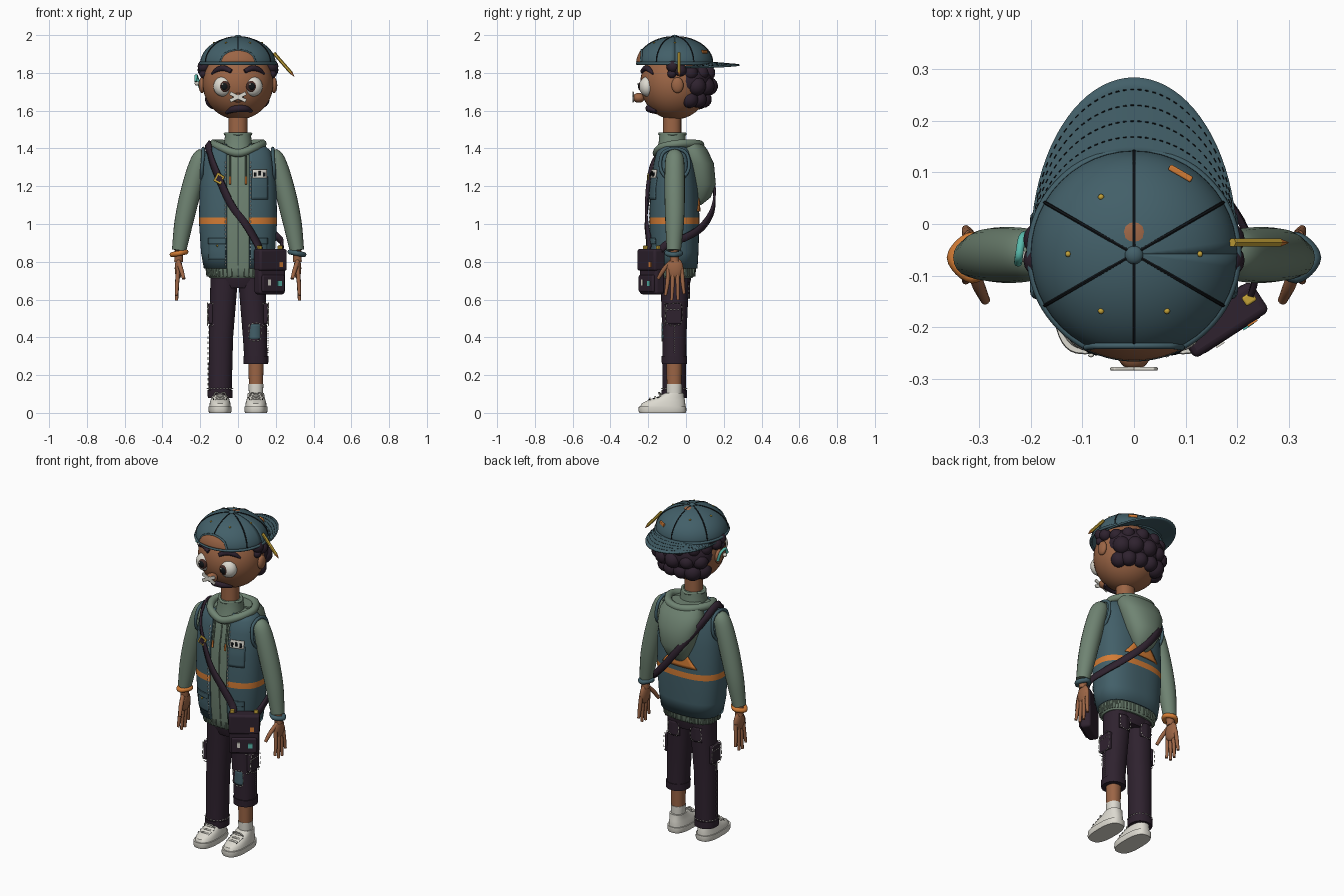
import bpy, bmesh, math, random
from mathutils import Vector, Matrix

cube = bpy.data.objects.get("Cube")
if cube:
    bpy.data.objects.remove(cube)
random.seed(4)
TAU = math.tau

def material(name, r, g, b):
    m = bpy.data.materials.new(name)
    m.use_nodes = True
    m.diffuse_color = (r, g, b, 1)
    m.node_tree.nodes["Principled BSDF"].inputs["Base Color"].default_value = (r, g, b, 1)
    return m

skin = material("warm brown skin", .33, .13, .06)
teal = material("slate teal", .055, .115, .14)
sage = material("sage green", .16, .23, .17)
plum = material("dark plum", .028, .016, .028)
orange = material("orange", .65, .2, .035)
white = material("off white", .72, .7, .63)
mustard = material("mustard", .55, .36, .04)
black = material("ink black", .006, .008, .01)
mint = material("mint", .1, .5, .42)
brown = material("eye brown", .06, .025, .02)

def build(name, verts, faces, mat, thick=0):
    mesh = bpy.data.meshes.new(name)
    mesh.from_pydata(verts, [], faces)
    bm = bmesh.new()
    bm.from_mesh(mesh)
    bmesh.ops.recalc_face_normals(bm, faces=bm.faces)
    bm.to_mesh(mesh)
    bm.free()
    obj = bpy.data.objects.new(name, mesh)
    bpy.context.collection.objects.link(obj)
    mesh.materials.append(mat)
    if thick:
        mod = obj.modifiers.new("thickness", "SOLIDIFY")
        mod.thickness, mod.offset = thick, 0
    return obj

def sheet(name, f, mat, nu=8, nv=8, thick=.006):
    verts = [f(i / nu, j / nv) for i in range(nu + 1) for j in range(nv + 1)]
    w = nv + 1
    faces = [(i * w + j, i * w + j + 1, i * w + w + j + 1, i * w + w + j) for i in range(nu) for j in range(nv)]
    return build(name, verts, faces, mat, thick)

def bend(value, power):
    return math.copysign(abs(value) ** (2 / power), value)

def loft(name, rings, mat, power=2.2, gap=0, sides=36, thick=0):
    # each ring: height, centre x, half width, front y, back y
    verts, faces = [], []
    for z, cx, rx, front, back in rings:
        cut = math.asin(min(1, gap / rx) ** (power / 2))
        for j in range(sides):
            a = -TAU / 4 + cut + (TAU - 2 * cut) * j / (sides - 1 if gap else sides)
            verts.append((cx + rx * bend(math.cos(a), power), (front + back) / 2 + (back - front) / 2 * bend(math.sin(a), power), z))
    for i in range(len(rings) - 1):
        for j in range(sides - 1 if gap else sides):
            k = (j + 1) % sides
            faces.append((i * sides + j, i * sides + k, (i + 1) * sides + k, (i + 1) * sides + j))
    if not gap:
        faces += [tuple(range(sides))[::-1], tuple(range(len(verts) - sides, len(verts)))]
    return build(name, verts, faces, mat, thick)

def smooth_path(points, steps=6, cyclic=False):
    p = [Vector(q) for q in points]
    p = [p[-1]] + p + [p[0], p[1]] if cyclic else [2 * p[0] - p[1]] + p + [2 * p[-1] - p[-2]]
    out = []
    for a, b, c, d in zip(p, p[1:], p[2:], p[3:]):
        for s in range(steps):
            t = s / steps
            out.append(b + (c - a) * t / 2 + (a - 2.5 * b + 2 * c - d / 2) * t * t + (1.5 * (b - c) + (d - a) / 2) * t ** 3)
    return out if cyclic else out + [p[-2]]

def tube(name, paths, mat, radius=.004, steps=6, sides=10, cyclic=False):
    # points may carry their own radius as a fourth number
    verts, faces = [], []
    for path in paths:
        pts = smooth_path([tuple(q) if len(q) == 4 else (*q, radius) for q in path], steps, cyclic)
        n, base = len(pts), len(verts)
        tan = []
        for i in range(n):
            lo, hi = (i - 1, (i + 1) % n) if cyclic else (max(i - 1, 0), min(i + 1, n - 1))
            tan.append((pts[hi] - pts[lo]).to_3d().normalized())
        ref = min((Vector(a) for a in ((1, 0, 0), (0, 1, 0), (0, 0, 1))), key=lambda a: max(abs(t.dot(a)) for t in tan))
        for p, t in zip(pts, tan):
            side = t.cross(ref).normalized()
            up = side.cross(t)
            for j in range(sides):
                a = TAU * j / sides
                verts.append(p.to_3d() + p[3] * (math.cos(a) * side + math.sin(a) * up))
        for i in range(n if cyclic else n - 1):
            for j in range(sides):
                k, m = (j + 1) % sides, (i + 1) % n
                faces.append((base + i * sides + j, base + i * sides + k, base + m * sides + k, base + m * sides + j))
        if not cyclic:
            faces += [tuple(range(base, base + sides)), tuple(range(len(verts) - sides, len(verts)))]
    return build(name, verts, faces, mat)

def dashes(name, paths, mat=white, count=14, radius=.0028):
    pieces = []
    for path in paths:
        pts = smooth_path(path, count)
        pieces += [pts[i:i + 2] for i in range(0, len(pts) - 1, 2)]
    tube(name, pieces, mat, radius, 1, 4)

def primitive(name, mat, loc, scale, turn, make):
    bm = bmesh.new()
    make(bm)
    mat4 = Matrix.LocRotScale(Vector(loc), Matrix.Rotation(turn[1], 3, turn[0]), Vector(scale))
    bmesh.ops.transform(bm, matrix=mat4, verts=bm.verts)
    mesh = bpy.data.meshes.new(name)
    bm.to_mesh(mesh)
    bm.free()
    obj = bpy.data.objects.new(name, mesh)
    bpy.context.collection.objects.link(obj)
    mesh.materials.append(mat)
    return obj

def ball(name, loc, scale, mat, turn=("Z", 0), seg=28):
    return primitive(name, mat, loc, scale, turn, lambda bm: bmesh.ops.create_uvsphere(bm, u_segments=seg, v_segments=seg // 2, radius=1))

def box(name, loc, size, mat, turn=("Z", 0), bevel=0):
    obj = primitive(name, mat, loc, size, turn, lambda bm: bmesh.ops.create_cube(bm, size=1))
    if bevel:
        mod = obj.modifiers.new("soft edges", "BEVEL")
        mod.width, mod.segments = bevel, 3
    return obj

# vest over a hoodie
VEST = [(.765, 0, .175, -.175, .055), (.85, 0, .19, -.185, .06), (1, 0, .2, -.19, .065), (1.035, 0, .2, -.19, .065),
        (1.2, 0, .198, -.185, .06), (1.32, 0, .187, -.168, .045), (1.385, 0, .168, -.152, .028), (1.42, 0, .125, -.13, .01)]
BODY = 2.5
vest = loft("vest", VEST, teal, BODY, .058, 60, .012)
vest.data.materials.append(orange)
for f in vest.data.polygons:
    f.material_index = int(1 < f.center.z < 1.035)
loft("hoodie_body", [(z, c, r - .01, a + .01, b - .01) for z, c, r, a, b in VEST], sage, BODY)
loft("hoodie_hem", [(.715, 0, .15, -.15, .035), (.73, 0, .163, -.163, .045), (.775, 0, .166, -.166, .046)], sage, BODY)
ribs = []
for i in range(44):
    c, s = bend(math.cos(TAU * i / 44), BODY), bend(math.sin(TAU * i / 44), BODY)
    ribs.append([(.162 * c, -.059 + .104 * s, .722), (.167 * c, -.059 + .107 * s, .765)])
tube("hem_ribs", ribs, sage, .005, 1, 6)

def on_vest(x, z, side=-1, lift=.008):
    for lo, hi in zip(VEST, VEST[1:]):
        if z <= hi[0]:
            break
    t = min(max((z - lo[0]) / (hi[0] - lo[0]), 0), 1)
    _, _, rx, a, b = [p + (q - p) * t for p, q in zip(lo, hi)]
    depth = max(0, 1 - abs(x / rx) ** BODY) ** (1 / BODY)
    return Vector((x, (a + b) / 2 + side * ((b - a) / 2 * depth + lift), z))

def vest_patch(name, x, z, w, h, mat, side=-1, lift=.009, taper=0):
    sheet(name, lambda u, v: on_vest(x + (u - .5) * w * (1 - taper * v), z + (v - .5) * h, side, lift), mat)

def frame(x, z, w, h, side=-1, lift=.013):
    return [on_vest(x + a * w / 2, z + b * h / 2, side, lift) for a, b in ((-1, 1), (-1, -1), (1, -1), (1, 1))]

vest_patch("chest_pocket", .115, 1.19, .085, .12, teal)
vest_patch("name_badge", .115, 1.265, .075, .045, white, lift=.014)
for i in range(3):
    vest_patch("badge_mark", .092 + .023 * i, 1.262 + .006 * (i % 2), .012, .022, black, lift=.019)
for s in (-1, 1):
    vest_patch("lower_pocket", s * .11, .865, .09, .11, teal)
    vest_patch("pocket_flap", s * .11, .91, .095, .03, teal, lift=.014)
    ball("pocket_button", on_vest(s * .11, .885, -1, .016), (.006,) * 3, mustard, seg=10)
    dashes("vest_edge_stitch", [[on_vest(s * .066, z) for z in (.78, .9, 1.05, 1.2, 1.34)]])
    tube("drawstring", [[on_vest(s * .042, z, -1, .002) for z in (1.36, 1.25)]], sage, .005)
    tube("drawstring_tip", [[on_vest(s * .042, z, -1, .003) for z in (1.25, 1.21)]], orange, .006)
    tube("vest_armhole", [[(s * (.192 if z < 1.3 else .184), -.06 + y, z) for y, z in ((-.07, 1.28), (-.065, 1.37), (0, 1.4), (.065, 1.37), (.07, 1.28), (0, 1.22))]], teal, .009, cyclic=True)
tube("hoodie_zip", [[on_vest(0, z, -1, -.008) for z in (.78, 1, 1.2, 1.36)]], sage, .004)
vest_patch("back_triangle", 0, 1.13, .23, .13, orange, 1, taper=.9)

# hood, collar and neck
tube("hood_rim", [[(0, -.155, 1.375), (.09, -.13, 1.405), (.13, -.04, 1.425), (.08, .05, 1.425), (0, .075, 1.42), (-.08, .05, 1.425), (-.13, -.04, 1.425), (-.09, -.13, 1.405)]], sage, .022, cyclic=True)
loft("hood", [(1.1, 0, .03, .04, .08), (1.14, 0, .065, .02, .13), (1.21, 0, .1, 0, .158), (1.32, 0, .13, -.02, .148), (1.39, 0, .135, -.04, .115), (1.43, 0, .115, -.05, .085)], sage)
loft("collar", [(1.38, 0, .085, -.16, .01), (1.43, 0, .073, -.145, 0), (1.48, 0, .068, -.14, -.005)], sage)
tube("collar_fold", [[(.068, -.072, 1.477), (0, -.004, 1.477), (-.068, -.072, 1.477), (0, -.14, 1.477)]], sage, .008, cyclic=True)
loft("neck", [(1.44, 0, .05, -.122, -.025), (1.62, 0, .05, -.122, -.025)], skin)

# arms and hands
for s, cuff in ((-1, orange), (1, teal)):
    tube("sleeve", [[(s * .17, -.06, 1.37, .035), (s * .2, -.06, 1.335, .05), (s * .245, -.06, 1.19, .054), (s * .285, -.06, 1.02, .05), (s * .312, -.065, .86, .038)]], sage, sides=20)
    tube("cuff", [[(s * .312 + .036 * math.cos(a), -.065 + .036 * math.sin(a), .845 - s * .2 * .036 * math.cos(a)) for a in (0, 1.57, 3.14, 4.71)]], cuff, .014, cyclic=True)
    tube("wrist", [[(s * .312, -.065, .86, .024), (s * .315, -.06, .8, .024)]], skin)
    ball("palm", (s * .315, -.058, .765), (.02, .044, .058), skin)
    for i in range(4):
        y, tip = -.094 + .024 * i, .61 + (.012, -.015, -.012, .02)[i]
        tube("finger", [[(s * .317, y, .76, .011), (s * .322, y - .004 + .003 * i, .69, .011), (s * .325, y - .015 + .009 * i, tip, .008)]], skin)
    tube("thumb", [[(s * .315, -.08, .8, .012), (s * .3, -.12, .755, .012), (s * .287, -.148, .71, .009)]], skin)

# trousers with one rolled leg
loft("hips", [(.66, 0, .11, -.125, .015), (.7, 0, .143, -.14, .025), (.76, 0, .15, -.145, .03)], plum)
for s, foot in ((-1, .09), (1, .27)):
    loft("trouser_leg", [(foot, s * .095, .061, -.125, 0), (.4, s * .09, .064, -.125, .002), (.62, s * .078, .07, -.132, .012), (.73, s * .072, .073, -.135, .02)], plum)
    loft("turn_up", [(foot - .01, s * .095, .065, -.128, .004), (foot + .03, s * .095, .066, -.13, .005)], plum)
    side = s * .158
    box("cargo_pocket", (s * .145, -.065, .525), (.03, .085, .11), plum, bevel=.008)
    dashes("cargo_stitch", [[(s * .162, y, z) for y, z in ((-.103, .575), (-.103, .475), (-.027, .475), (-.027, .575), (-.103, .575))], [(s * .162, -.103, .548), (s * .162, -.027, .548)]], count=8)
    dashes("cargo_front_stitch", [[(s * x, -.112, z) for x, z in ((.125, .575), (.125, .475), (.155, .475), (.155, .575), (.125, .575))]], count=6)
    dashes("side_seam", [[(side, -.062, .46), (s * .159, -.062, foot + .04)]], count=24, radius=.002)
    sheet("back_pocket", lambda u, v: (s * .075 + (u - .5) * .075, .018 - .01 * abs(2 * u - 1), .605 + .085 * v), plum)
    dashes("back_pocket_stitch", [[(s * .075 + x, .016, z) for x, z in ((-.034, .69), (-.034, .62), (0, .605), (.034, .62), (.034, .69))]], count=6)
dashes("hem_stitch", [[(-.095 + .068 * math.cos(a * TAU / 8), -.062 + .068 * math.sin(a * TAU / 8), .128) for a in range(9)]], count=6)
sheet("knee_patch", lambda u, v: (.06 + .058 * u, -.128 + .012 * (2 * u - 1) ** 2, .39 + .08 * v), teal)
dashes("knee_stitch", [[(x, -.127, z) for x, z in ((.06, .47), (.06, .39), (.118, .39), (.118, .47), (.06, .47))]], count=6)

# shin, socks and shoes
loft("shin", [(.1, .095, .036, -.1, -.025), (.29, .095, .041, -.105, -.02)], skin)
for s in (-1, 1):
    x = s * .095
    loft("sock", [(.06, x, .036, -.1, -.025), (.14, x, .039, -.104, -.02), (.152, x, .039, -.104, -.02)], white)
    loft("shoe_sole", [(0, x, .058, -.247, -.002), (.012, x, .062, -.252, .002), (.034, x, .061, -.25, .001)], white, 2.7)
    loft("shoe_upper", [(.03, x, .057, -.243, -.003), (.05, x, .055, -.235, -.004), (.068, x, .05, -.2, -.006), (.085, x, .046, -.152, -.01), (.105, x, .043, -.112, -.012)], white, 2.4)
    for i in range(3):
        y, z = -.19 + .026 * i, .074 + .009 * i
        tube("shoelace", [[(x - .034, y + .012, z - .01), (x, y, z + .002), (x + .034, y + .012, z - .01)]], white, .005)
    tube("lace_bow", [[(x, -.13, .097), (x + k * .022, -.145, .108), (x + k * .034, -.135, .088)] for k in (-1, 1)], white, .004)
    dashes("shoe_eyelets", [[(x + k * .034, -.2, .069), (x + k * .04, -.13, .086)] for k in (-1, 1)], black, 6, .002)

# head and face
C = Vector((0, -.06, 1.745))
ball("head", C, (.187, .182, .192), skin, seg=40)
def on_face(x, z, lift=0):
    return Vector((x, -.06 - .182 * math.sqrt(max(0, 1 - (x / .187) ** 2 - ((z - C.z) / .192) ** 2)) - lift, z))
for s in (-1, 1):
    ball("eye_white", (s * .08, -.205, 1.728), (.05, .042, .053), white)
    ball("iris", (s * .073, -.234, 1.728), (.03, .016, .031), brown)
    ball("pupil", (s * .073, -.243, 1.728), (.019, .011, .02), black, seg=16)
    ball("eye_glint", (s * .073 - .01, -.254, 1.74), (.006, .004, .006), white, seg=10)
    tube("eyebrow", [[(*on_face(s * x, z, .004), r) for x, z, r in ((.035, 1.808, .011), (.075, 1.825, .015), (.11, 1.817, .013), (.14, 1.795, .005))]], plum)
    ball("ear", (s * .19, -.045, 1.735), (.018, .032, .042), skin)
    for y, z, r in ((-.07, 1.835, .034), (-.03, 1.815, .034), (-.075, 1.795, .024)):
        ball("side_curl", (s * .18, y, z), (r, r, r), plum, seg=16)
ball("nose", (0, -.25, 1.668), (.032, .032, .026), skin)
for k in (-1, 1):
    box("nose_plaster", (0, -.28, 1.672), (.095, .007, .02), white, ("Y", k * .45), .003)
tube("moustache", [[(*on_face(x, z, .004), r) for x, z, r in ((-.06, 1.588, .008), (-.03, 1.606, .018), (.005, 1.612, .02), (.04, 1.61, .018), (.072, 1.598, .008))]], plum)
tube("hearing_aid", [[(-.2, -.02, 1.72), (-.215, -.025, 1.77), (-.222, -.06, 1.785), (-.224, -.075, 1.755)]], mint, .008)
ball("hearing_aid_bud", (-.218, -.062, 1.745), (.012, .012, .012), white, seg=12)

# curly hair
ball("hair_mass", (0, .01, 1.755), (.178, .135, .125), plum)
for row, (z, reach, r) in enumerate(((1.8, .15, .042), (1.73, .15, .047), (1.66, .125, .05))):
    for i in range(6 - row % 2):
        a = math.radians(12 + 156 * (i + row % 2 / 2) / 5)
        k = r * random.uniform(.85, 1.1)
        ball("hair_curl", (math.cos(a) * reach, math.sin(a) * (reach - .03), z), (k, k, k), plum, seg=18)

# backwards cap
def on_cap(a, h, lift=.002):
    r = .198 * math.cos(h) + lift * math.cos(h)
    return Vector((r * math.cos(a), -.058 + r * math.sin(a), 1.85 + .14 * math.sin(h) + lift * math.sin(h)))
sheet("cap_crown", lambda u, v: on_cap(TAU * u, TAU / 4 * v, 0), teal, 48, 14, .004)
tube("cap_band", [[on_cap(TAU * i / 12, 0) for i in range(12)]], teal, .008, cyclic=True)
tube("cap_seams", [[on_cap(TAU / 12 + TAU * i / 6, TAU / 4 * h / 6) for h in range(7)] for i in range(6)], black, .0035, 3, 6)
for deg in (0, 180, 240, 300, 120):
    ball("cap_eyelet", on_cap(math.radians(deg), .88), (.006, .006, .005), mustard, seg=10)
ball("cap_button", (0, -.06, 1.99), (.018, .018, .012), teal, seg=18)
ball("crown_patch", (0, -.03, 1.985), (.026, .034, .006), skin, seg=18)
def arch(u, v, lift=.005):
    x, z = .09 * (2 * u - 1), 1.858 + .06 * v * math.sqrt(max(0, 1 - (2 * u - 1) ** 2))
    h = math.asin((z - 1.85) / .14)
    return on_cap(-math.acos(x / (.198 * math.cos(h))), h, lift)
sheet("cap_opening", arch, skin, 20, 8)
tube("opening_trim", [[arch(i / 12, 1) for i in range(13)]], teal, .006, 3)
box("cap_tag", on_cap(math.radians(60), .45), (.05, .012, .018), orange, ("Z", math.radians(-30)), .003)
def brim(u, v):
    a = TAU / 2 * u
    x = .197 * math.cos(a)
    y = -.04 + (.17 + .153 * v) * math.sin(a)
    return Vector((x, y, 1.855 - .024 * (x / .2) ** 2 - .014 * v * math.sin(a)))
sheet("cap_brim", brim, teal, 40, 8, .009)
dashes("brim_stitch", [[brim(.04 + .92 * i / 10, v) + Vector((0, 0, .005)) for i in range(11)] for v in (.25, .45, .65, .85)], black, 8, .0012)

# pencil behind the ear
tube("pencil", [[(.19, -.036, 1.905), (.28, -.036, 1.802)]], mustard, .009, 1, 6)
tube("pencil_point", [[(.28, -.036, 1.802, .009), (.298, -.036, 1.781, .001)]], orange, steps=1, sides=6)

# shoulder bag and strap
front = [on_vest(x, z, -1, .02) for x, z in ((.1, .9), (.04, 1), (-.035, 1.1), (-.1, 1.24), (-.14, 1.34))]
strap_path = smooth_path([(.115, -.21, .86)] + front + [(-.16, -.07, 1.425), (-.14, .05, 1.35), (-.06, .14, 1.22), (.04, .145, 1.09), (.14, .09, .99), (.21, 0, .93), (.235, -.09, .9), (.225, -.14, .86)], 6)
last = len(strap_path) - 1
def strap(u, v):
    i = round(u * last)
    p = strap_path[i]
    t = strap_path[min(i + 1, last)] - strap_path[max(i - 1, 0)]
    out = Vector((p.x, p.y + .06, .12 if p.z > 1.38 else 0))
    return p + t.cross(out).normalized() * (v - .5) * .038
sheet("bag_strap", strap, plum, last, 2, .012)
box("strap_buckle", on_vest(-.1, 1.24, -1, .029), (.045, .008, .05), mustard, ("Y", .5), .003)
box("buckle_centre", on_vest(-.1, 1.24, -1, .033), (.026, .008, .03), plum, ("Y", .5))
ANGLE = math.radians(33)
def bag_box(name, across, out, z, size, mat, bevel=0):
    d, n = (math.cos(ANGLE), math.sin(ANGLE)), (math.sin(ANGLE), -math.cos(ANGLE))
    box(name, (.168 + d[0] * across + n[0] * out, -.18 + d[1] * across + n[1] * out, z), size, mat, ("Z", ANGLE), bevel)
bag_box("bag_body", 0, 0, .745, (.165, .06, .235), plum, .015)
bag_box("bag_flap", 0, .006, .81, (.172, .07, .115), plum, .012)
bag_box("bag_front_pocket", 0, .032, .685, (.14, .02, .09), plum, .008)
bag_box("bag_white_pin", -.03, .043, .69, (.018, .005, .03), white)
bag_box("bag_mint_pin", .035, .043, .685, (.024, .005, .028), mint)
bag_box("bag_orange_pin", .045, .042, .785, (.022, .005, .026), orange)
for s in (-1, 1):
    bag_box("bag_clip", s * .065, 0, .87, (.024, .02, .03), mustard, .004)

# smooth shading with crisp edges
bpy.ops.object.select_all(action="DESELECT")
for obj in bpy.context.collection.objects:
    if obj.type == "MESH":
        obj.select_set(True)
        bpy.context.view_layer.objects.active = obj
bpy.ops.object.shade_smooth_by_angle(angle=math.radians(40))
